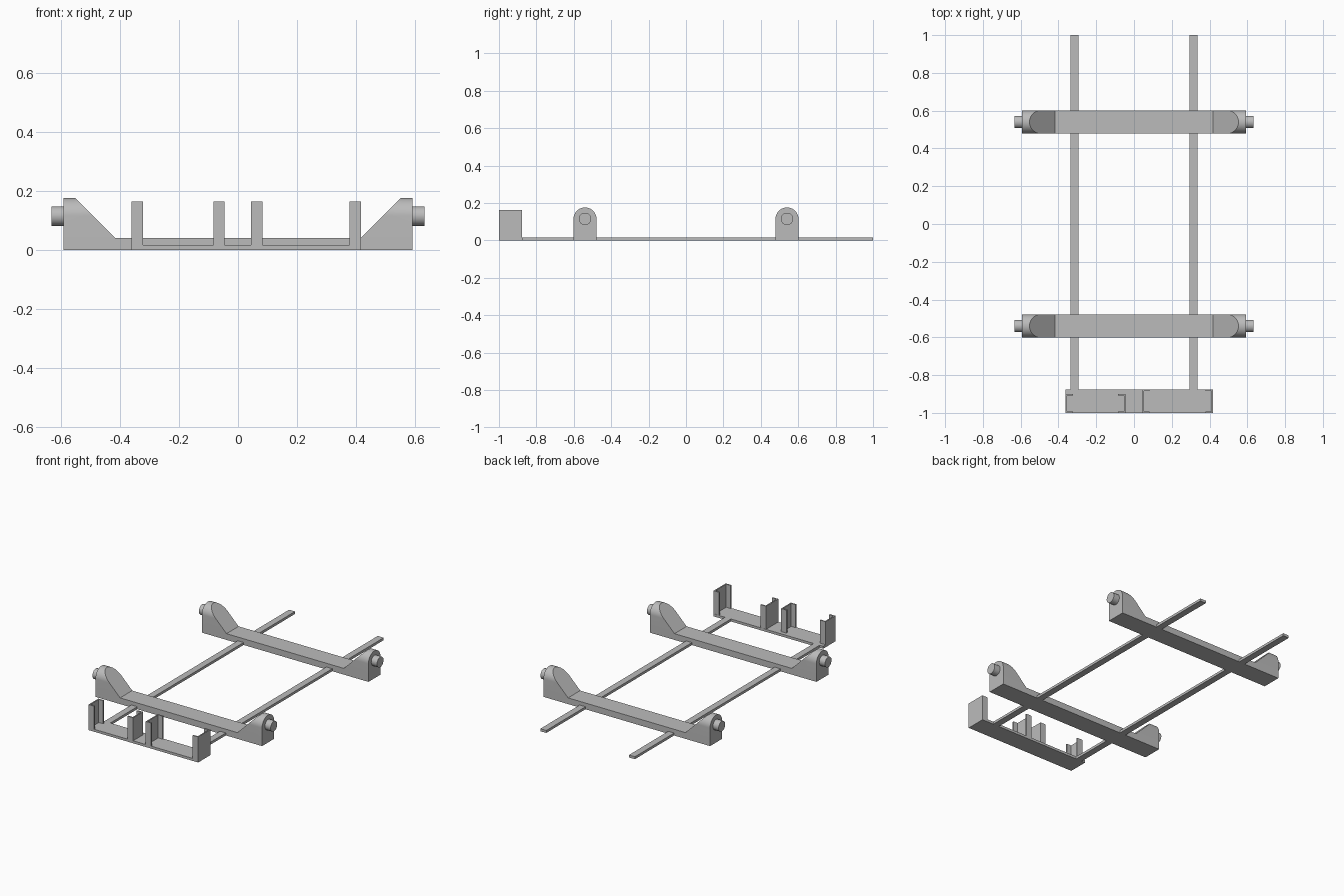
import bpy, bmesh, math

if "Cube" in bpy.data.objects:
    bpy.data.objects.remove(bpy.data.objects["Cube"])

grey = bpy.data.materials.new("plain grey")
grey.diffuse_color = (0.5, 0.5, 0.5, 1)
grey.use_nodes = True
grey.node_tree.nodes["Principled BSDF"].inputs["Base Color"].default_value = grey.diffuse_color


def finish(name, bm, smooth=False):
    bmesh.ops.recalc_face_normals(bm, faces=bm.faces)
    me = bpy.data.meshes.new(name)
    bm.to_mesh(me)
    bm.free()
    me.materials.append(grey)
    ob = bpy.data.objects.new(name, me)
    bpy.context.collection.objects.link(ob)
    if smooth:
        bpy.ops.object.select_all(action='DESELECT')
        ob.select_set(True)
        bpy.context.view_layer.objects.active = ob
        bpy.ops.object.shade_smooth_by_angle(angle=math.radians(30))
    return ob


def box(name, x0, x1, y0, y1, z0, z1):
    bm = bmesh.new()
    bmesh.ops.create_cube(bm, size=1)
    for v in bm.verts:
        v.co = (x0 + (v.co.x + .5) * (x1 - x0),
                y0 + (v.co.y + .5) * (y1 - y0),
                z0 + (v.co.z + .5) * (z1 - z0))
    return finish(name, bm)


def loft(name, ring_a, ring_b, smooth=False):
    """Closed solid between two matching rings of points."""
    bm = bmesh.new()
    a = [bm.verts.new(p) for p in ring_a]
    b = [bm.verts.new(p) for p in ring_b]
    n = len(a)
    bm.faces.new(a)
    bm.faces.new(b)
    for i in range(n):
        bm.faces.new((a[i], a[(i + 1) % n], b[(i + 1) % n], b[i]))
    return finish(name, bm, smooth)


BAR_X, BAR_H, BAR_R, AXLE_Z = 0.592, 0.04, 0.0615, 0.115

# Crossbars with sloped, round-topped lugs and stub axles
for label, cy in (("front", -0.54), ("rear", 0.54)):
    box(label + "_crossbar", -BAR_X, BAR_X, cy - BAR_R, cy + BAR_R, 0, BAR_H)
    arch = [(cy - BAR_R, BAR_H)]
    for i in range(33):
        t = math.pi * (1 - i / 32)
        arch.append((cy + BAR_R * math.cos(t), AXLE_Z + BAR_R * math.sin(t)))
    arch.append((cy + BAR_R, BAR_H))
    circle = [(cy + 0.033 * math.cos(i * math.tau / 32),
               AXLE_Z + 0.033 * math.sin(i * math.tau / 32)) for i in range(32)]
    for side, s in (("left", -1), ("right", 1)):
        loft(f"{label}_{side}_lug",
             [(s * BAR_X, y, z) for y, z in arch],
             [(s * (0.417 + z - BAR_H), y, z) for y, z in arch], True)
        loft(f"{label}_{side}_axle",
             [(s * BAR_X, y, z) for y, z in circle],
             [(s * 0.633, y, z) for y, z in circle], True)

# Long rails
for side, cx in (("left", -0.316), ("right", 0.314)):
    box(side + "_rail", cx - 0.021, cx + 0.021, -0.88, 1.0, 0, 0.016)

# Front tray plate
box("tray_plate", -0.362, 0.417, -1.0, -0.875, 0, 0.016)

# Upright channels: outer wall with front and back flanges turned inward
T, W, TOP = 0.008, 0.039, 0.164
for name, x, d, back in (("left_outer", -0.362, 1, -0.90),
                         ("left_inner", -0.045, -1, -0.90),
                         ("right_inner", 0.044, 1, -0.876),
                         ("right_outer", 0.417, -1, -0.876)):
    path = [(0, -1), (W, -1), (W, -1 + T), (T, -1 + T),
            (T, back - T), (W, back - T), (W, back), (0, back)]
    loft(name + "_channel", [(x + d * u, y, 0) for u, y in path],
         [(x + d * u, y, TOP) for u, y in path])
